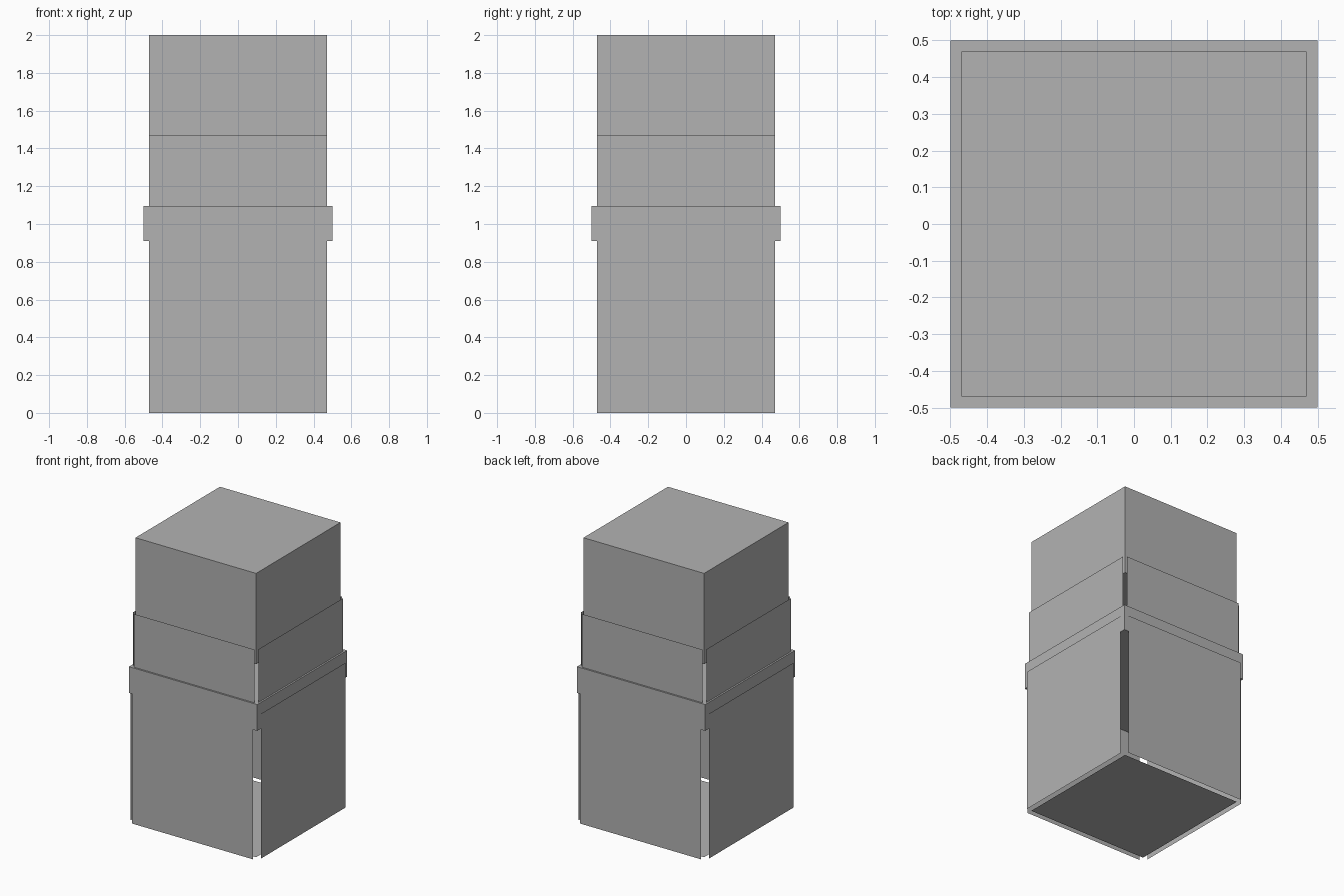
import bpy, math
from mathutils import Matrix, Vector

if "Cube" in bpy.data.objects:
    bpy.data.objects.remove(bpy.data.objects["Cube"])

grey = bpy.data.materials.new("plain grey")
grey.diffuse_color = (0.448, 0.448, 0.448, 1)
grey.use_nodes = True
grey.node_tree.nodes["Principled BSDF"].inputs["Base Color"].default_value = grey.diffuse_color

W = 0.47  # half width of the body


def add(name, verts, faces):
    me = bpy.data.meshes.new(name)
    me.from_pydata(verts, [], faces)
    me.materials.append(grey)
    ob = bpy.data.objects.new(name, me)
    bpy.context.collection.objects.link(ob)
    return ob


def box(name, half, z0, z1):
    v = [(x, y, z) for z in (z0, z1)
         for x, y in ((-half, -half), (half, -half), (half, half), (-half, half))]
    add(name, v, [(3, 2, 1, 0), (4, 5, 6, 7), (0, 1, 5, 4),
                  (1, 2, 6, 5), (2, 3, 7, 6), (3, 0, 4, 7)])


def four_panels(name, dist, z0, z1):
    # same flat sheet on each of the four sides, open at the corners
    sheet = [Vector(p) for p in ((-W, -dist, z0), (W, -dist, z0),
                                 (W, -dist, z1), (-W, -dist, z1))]
    for i, side in enumerate(("front", "right", "back", "left")):
        rot = Matrix.Rotation(i * math.pi / 2, 3, 'Z')
        add(f"{name}_{side}", [rot @ p for p in sheet], [(0, 1, 2, 3)])


# solid head block and wider collar
box("top_block", W, 1.36, 2.0)
box("collar", 0.5, 0.91, 1.095)

# thin sheets around the neck and the lower body
four_panels("neck_panel", 0.488, 1.095, 1.47)
four_panels("lower_panel", 0.507, 0.0, 1.02)

# floor sheet
add("floor_sheet", [(-W, -W, 0), (-W, W, 0), (W, W, 0), (W, -W, 0)], [(0, 1, 2, 3)])
